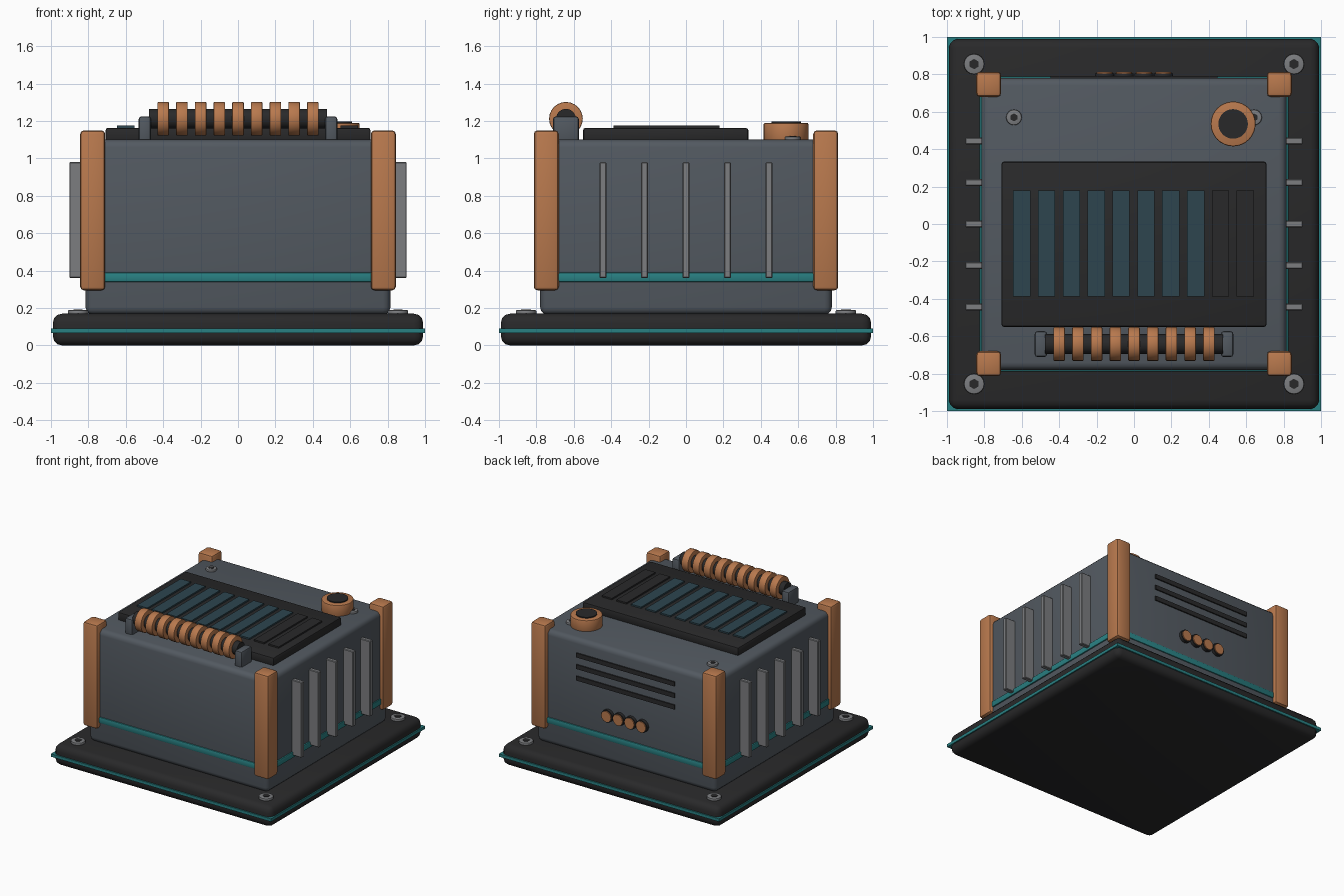
import bpy, bmesh, math
from mathutils import Matrix

if "Cube" in bpy.data.objects:
    bpy.data.objects.remove(bpy.data.objects["Cube"])


def mat(name, rgb):
    m = bpy.data.materials.new(name)
    m.diffuse_color = (*rgb, 1)
    m.use_nodes = True
    m.node_tree.nodes["Principled BSDF"].inputs["Base Color"].default_value = m.diffuse_color
    return m


BLACK = mat("matte black", (0.022, 0.022, 0.023))
SLATE = mat("slate grey", (0.085, 0.1, 0.118))
COPPER = mat("copper", (0.48, 0.19, 0.075))
TEAL = mat("teal trim", (0.022, 0.215, 0.225))
STEEL = mat("steel grey", (0.2, 0.205, 0.215))
GLASS = mat("dark teal cell", (0.026, 0.06, 0.078))


def finish(bm, name, material, smooth=True):
    me = bpy.data.meshes.new(name)
    bm.to_mesh(me)
    bm.free()
    me.materials.append(material)
    ob = bpy.data.objects.new(name, me)
    bpy.context.collection.objects.link(ob)
    if smooth:
        bpy.context.view_layer.objects.active = ob
        bpy.ops.object.select_all(action='DESELECT')
        ob.select_set(True)
        bpy.ops.object.shade_smooth_by_angle(angle=math.radians(35))
    return ob


def box(name, material, x, y, z, bevel=0.0, seg=2):
    """Box from (min, max) pairs, with rounded edges."""
    bm = bmesh.new()
    size = [b - a for a, b in (x, y, z)]
    mid = [(a + b) / 2 for a, b in (x, y, z)]
    bmesh.ops.create_cube(bm, size=1, matrix=Matrix.Translation(mid) @ Matrix.Diagonal((*size, 1)))
    if bevel:
        bmesh.ops.bevel(bm, geom=bm.edges[:], offset=bevel, segments=seg,
                        profile=0.5, affect='EDGES')
    return finish(bm, name, material, bevel > 0)


def cyl(name, material, centre, r, depth, axis='Z', sides=24, bevel=0.0):
    """Cylinder centred on a point, along one axis."""
    rot = {'X': Matrix.Rotation(math.pi / 2, 4, 'Y'),
           'Y': Matrix.Rotation(math.pi / 2, 4, 'X'), 'Z': Matrix()}[axis]
    bm = bmesh.new()
    bmesh.ops.create_cone(bm, cap_ends=True, segments=sides, radius1=r, radius2=r,
                          depth=depth, matrix=Matrix.Translation(centre) @ rot)
    if bevel:
        rim = [e for e in bm.edges if any(len(f.verts) > 4 for f in e.link_faces)]
        bmesh.ops.bevel(bm, geom=rim, offset=bevel, segments=2, profile=0.5, affect='EDGES')
    return finish(bm, name, material)


def screw(name, x, y, z, r, h):
    cyl(name, STEEL, (x, y, z + h / 2), r, h, sides=16, bevel=0.006)
    cyl(name + "_socket", BLACK, (x, y, z + h + 0.001), r * 0.5, 0.004, sides=6)


# Base plate with teal edge strip and corner screws
box("base_plate", BLACK, (-0.99, 0.99), (-0.99, 0.99), (0, 0.17), 0.05, 3)
box("base_strip", TEAL, (-1, 1), (-1, 1), (0.068, 0.092))
for sx in (-1, 1):
    for sy in (-1, 1):
        screw("base_screw", sx * 0.855, sy * 0.855, 0.165, 0.055, 0.024)

# Body with teal band
box("body", SLATE, (-0.815, 0.815), (-0.78, 0.78), (0.165, 1.10), 0.04, 3)
box("body_band", TEAL, (-0.825, 0.825), (-0.788, 0.788), (0.34, 0.39), 0.008)

# Copper corner posts
for sx in (-1, 1):
    for sy in (-1, 1):
        cx, cy = sx * 0.777, sy * 0.747
        box("corner_post", COPPER, (cx - 0.067, cx + 0.067), (cy - 0.067, cy + 0.067),
            (0.295, 1.15), 0.02)

# Cooling fins on both sides
for sx in (-1, 1):
    for i in range(5):
        y = (i - 2) * 0.222
        box("side_fin", STEEL, tuple(sorted((sx * 0.80, sx * 0.902))),
            (y - 0.018, y + 0.018), (0.36, 0.98), 0.005, 1)

# Top display panel with ten cells, eight of them lit
box("display_panel", BLACK, (-0.708, 0.708), (-0.55, 0.333), (1.09, 1.163), 0.012)
for i in range(10):
    x = -0.6 + i * 0.1328
    box("display_cell", GLASS if i < 8 else BLACK, (x - 0.046, x + 0.046),
        (-0.387, 0.178), (1.155, 1.175))

# Coil across the front of the top, held by two brackets
COIL_Y, COIL_Z = -0.642, 1.212
cyl("coil_core", BLACK, (0, COIL_Y, COIL_Z), 0.053, 0.95, 'X')
for i in range(9):
    cyl("coil_ring", COPPER, ((i - 4) * 0.1, COIL_Y, COIL_Z), 0.09, 0.062, 'X', bevel=0.006)
for sx in (-1, 1):
    box("coil_bracket", SLATE, (sx * 0.498 - 0.033, sx * 0.498 + 0.033),
        (COIL_Y - 0.069, COIL_Y + 0.069), (1.08, 1.225), 0.015)

# Copper terminal and two screws at the back of the top
cyl("terminal", COPPER, (0.53, 0.535, 1.14), 0.12, 0.1, sides=32, bevel=0.008)
cyl("terminal_cap", BLACK, (0.53, 0.535, 1.16), 0.079, 0.076, sides=32)
for sx in (-1, 1):
    screw("top_screw", sx * 0.642, 0.57, 1.095, 0.042, 0.022)

# Rear vent slots and a row of four ports
for z in (0.78, 0.875, 0.97):
    box("rear_vent", BLACK, (-0.447, 0.447), (0.77, 0.79), (z - 0.018, z + 0.018))
for i in range(4):
    x = (i - 1.5) * 0.105
    cyl("port_sleeve", BLACK, (x, 0.785, 0.55), 0.051, 0.04, 'Y')
    cyl("port_contact", COPPER, (x, 0.79, 0.55), 0.043, 0.046, 'Y')
